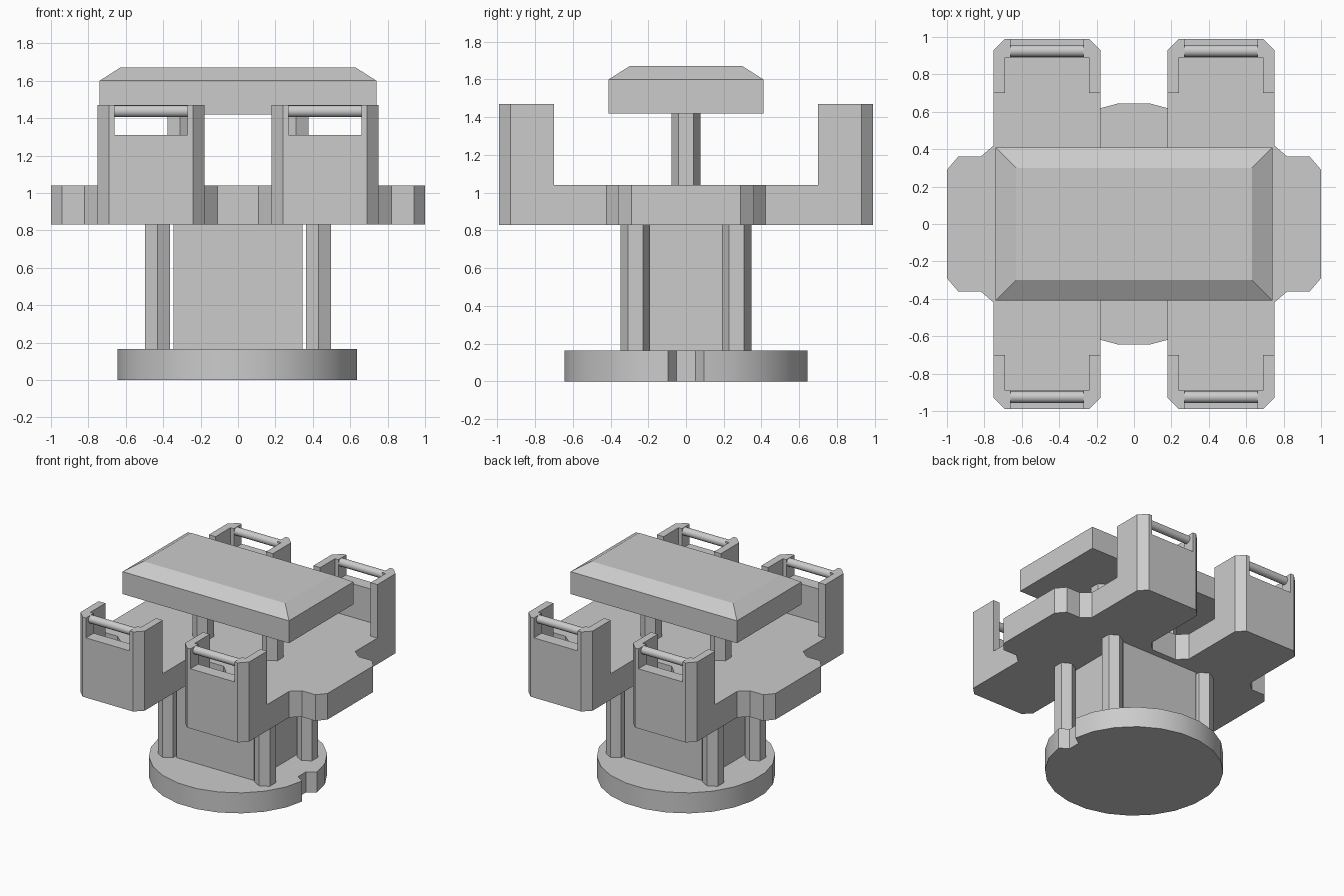
import bpy
import bmesh
from math import sin, cos, pi, radians
from mathutils import Matrix

cube = bpy.data.objects.get("Cube")
if cube:
    bpy.data.objects.remove(cube, do_unlink=True)

grey = bpy.data.materials.new("light_grey")
grey.use_nodes = True
colour = (0.6, 0.6, 0.6, 1)
grey.diffuse_color = colour
grey.node_tree.nodes["Principled BSDF"].inputs["Base Color"].default_value = colour


def finish(name, bm, smooth=False):
    bmesh.ops.recalc_face_normals(bm, faces=bm.faces)
    mesh = bpy.data.meshes.new(name)
    bm.to_mesh(mesh)
    bm.free()
    mesh.materials.append(grey)
    obj = bpy.data.objects.new(name, mesh)
    bpy.context.collection.objects.link(obj)
    if smooth:
        bpy.ops.object.select_all(action='DESELECT')
        obj.select_set(True)
        bpy.context.view_layer.objects.active = obj
        bpy.ops.object.shade_smooth_by_angle(angle=radians(30))
    return obj


def prism(name, outline, z0, z1, smooth=False):
    """Extrude an xy outline from z0 to z1."""
    bm = bmesh.new()
    face = bm.faces.new([bm.verts.new((x, y, z0)) for x, y in outline])
    top = bmesh.ops.extrude_face_region(bm, geom=[face])["geom"]
    verts = [v for v in top if isinstance(v, bmesh.types.BMVert)]
    bmesh.ops.translate(bm, verts=verts, vec=(0, 0, z1 - z0))
    return finish(name, bm, smooth)


def box(name, x, y, z):
    return prism(name, [(x[0], y[0]), (x[1], y[0]), (x[1], y[1]), (x[0], y[1])], *z)


def cut(target, cutter):
    mod = target.modifiers.new("cut", 'BOOLEAN')
    mod.operation = 'DIFFERENCE'
    mod.solver = 'EXACT'
    mod.object = cutter
    bpy.context.view_layer.objects.active = target
    bpy.ops.object.modifier_apply(modifier=mod.name)
    bpy.data.objects.remove(cutter, do_unlink=True)


def hex_post(name, x, y, z0, z1, r=0.078):
    ring = [(x + r * sin(i * pi / 3), y + r * cos(i * pi / 3)) for i in range(6)]
    return prism(name, ring, z0, z1)


# Round base with one tapered notch on the +x edge
BASE_TOP, DECK_LOW, DECK_TOP, TOWER_TOP = 0.165, 0.83, 1.04, 1.47
angles = [(i + 0.5) * pi / 12 for i in range(1, 23)]
rim = [(0.65 * cos(a), 0.65 * sin(a)) for a in angles]
notch = [(0.637, -0.095), (0.57, -0.05), (0.57, 0.05), (0.637, 0.095)]
prism("base_disc", rim + notch, 0, BASE_TOP, smooth=True)

# Central column and the four hexagonal legs around it
box("column", (-0.345, 0.345), (-0.29, 0.29), (BASE_TOP, DECK_LOW))
for sx in (-1, 1):
    for sy in (-1, 1):
        hex_post("column_leg", sx * 0.43, sy * 0.268, BASE_TOP, DECK_LOW)

# Deck with four arms, made full height and then carved down
quarter = [(1, 0.29), (0.94, 0.36), (0.82, 0.36), (0.75, 0.42), (0.75, 0.93),
           (0.69, 0.99), (0.24, 0.99), (0.18, 0.93), (0.18, 0.41), (0.11, 0.34)]
half = quarter + [(-x, y) for x, y in reversed(quarter)]
outline = half + [(x, -y) for x, y in reversed(half)]
deck = prism("deck", outline, DECK_LOW, TOWER_TOP)
cut(deck, box("deck_cutter", (-2, 2), (-0.7, 0.7), (DECK_TOP, 2)))
for sx in (-1, 1):
    for sy in (-1, 1):
        xs = sorted((sx * 0.24, sx * 0.69))
        cut(deck, box("alcove_cutter", xs, sorted((sy * 0.6, sy * 0.89)), (DECK_TOP, 2)))
        xs = sorted((sx * 0.27, sx * 0.66))
        cut(deck, box("slot_cutter", xs, sorted((sy * 0.8, sy * 1.1)), (1.31, 2)))

# Round rail across the slot of each tower
for sx in (-1, 1):
    for sy in (-1, 1):
        bm = bmesh.new()
        place = (Matrix.Translation((sx * 0.465, sy * 0.925, 1.437))
                 @ Matrix.Rotation(pi / 2, 4, 'Y'))
        bmesh.ops.create_cone(bm, cap_ends=True, segments=16, radius1=0.032,
                              radius2=0.032, depth=0.39, matrix=place)
        finish("tower_rail", bm, smooth=True)

# Canopy posts
for sx in (-1, 1):
    hex_post("canopy_post", sx * 0.31, 0, DECK_TOP, 1.42)

# Canopy slab with a sloped upper edge
bm = bmesh.new()
rings = []
for hx, hy, z in ((0.74, 0.41, 1.42), (0.74, 0.41, 1.6), (0.63, 0.3, 1.67)):
    corners = ((-hx, -hy), (hx, -hy), (hx, hy), (-hx, hy))
    rings.append([bm.verts.new((x, y, z)) for x, y in corners])
bm.faces.new(rings[0])
bm.faces.new(rings[-1])
for low, high in zip(rings, rings[1:]):
    for i in range(4):
        j = (i + 1) % 4
        bm.faces.new((low[i], low[j], high[j], high[i]))
finish("canopy", bm)
